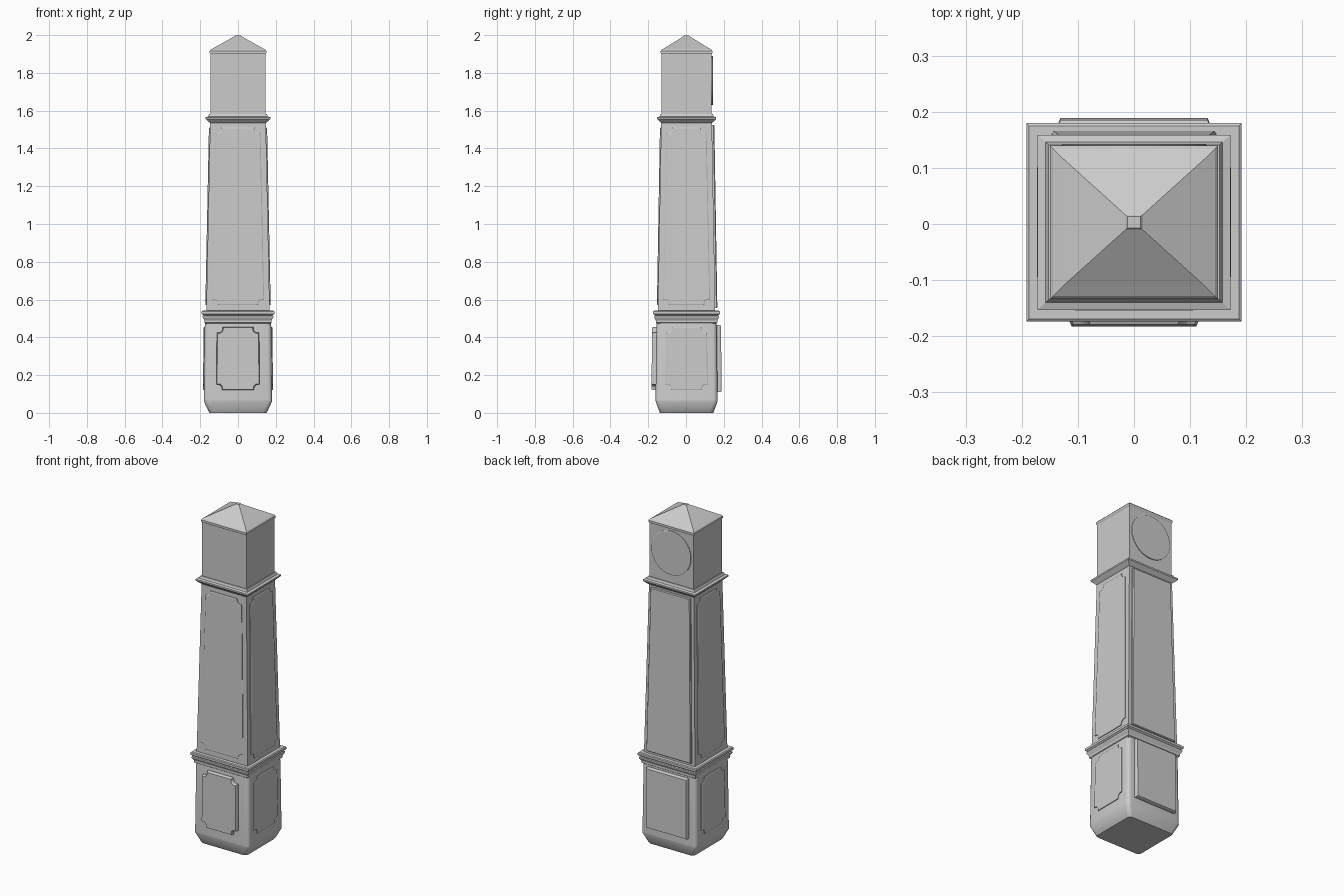
import bpy, bmesh, math

if "Cube" in bpy.data.objects:
    bpy.data.objects.remove(bpy.data.objects["Cube"])

CY = 0.003  # the body sits slightly behind the origin


def finish(name, bm, smooth=False):
    bmesh.ops.recalc_face_normals(bm, faces=bm.faces[:])
    me = bpy.data.meshes.new(name)
    bm.to_mesh(me)
    bm.free()
    ob = bpy.data.objects.new(name, me)
    bpy.context.collection.objects.link(ob)
    if smooth:
        bpy.context.view_layer.objects.active = ob
        ob.select_set(True)
        bpy.ops.object.shade_smooth_by_angle(angle=math.radians(35))
        ob.select_set(False)
    return ob


def skin(bm, rings):
    """Bridge equal-length rings of points and cap both ends."""
    rings = [[bm.verts.new(p) for p in r] for r in rings]
    n = len(rings[0])
    for a, b in zip(rings, rings[1:]):
        for i in range(n):
            j = (i + 1) % n
            bm.faces.new((a[i], a[j], b[j], b[i]))
    bm.faces.new(rings[0])
    bm.faces.new(rings[-1])


def rect_ring(z, hx, hy, r=0.0, seg=4):
    if r == 0:
        return [(sx * hx, CY + sy * hy, z) for sx, sy in ((1, 1), (-1, 1), (-1, -1), (1, -1))]
    pts = []
    for k, (sx, sy) in enumerate(((1, 1), (-1, 1), (-1, -1), (1, -1))):
        for s in range(seg + 1):
            a = (k + s / seg) * math.pi / 2
            pts.append((sx * (hx - r) + r * math.cos(a), CY + sy * (hy - r) + r * math.sin(a), z))
    return pts


def tower(name, rows, r=0.0):
    bm = bmesh.new()
    skin(bm, [rect_ring(z, hx, hy, r) for z, hx, hy in rows])
    return finish(name, bm, r > 0)


def outline(z0, z1, w0, w1, notch, inset):
    """Panel outline in (u, z); notched corners are a step plus a concave curve."""
    z0, z1, w0, w1 = z0 + inset, z1 - inset, w0 - inset, w1 - inset
    if notch == 0:
        return [(w0, z0), (w0, z1), (-w0, z1), (-w0, z0)] if w0 == w1 else \
               [(w0, z0), (w1, z1), (-w1, z1), (-w0, z0)]
    step, pts = 0.008, []
    arc = [(math.sin(a), math.cos(a)) for a in (i * math.pi / 10 for i in range(6))]
    lower = [(w0 - notch - step, z0), *[(w0 - step - notch * c, z0 + step + notch * s) for s, c in arc],
             (w0, z0 + notch + step)]
    upper = [(w1, z1 - notch - step), *[(w1 - step - notch * s, z1 - step - notch * c)
                                        for c, s in arc[::-1]], (w1 - notch - step, z1)]
    upper = [upper[0], *sorted(upper[1:-1], key=lambda p: -p[0]), upper[-1]]
    half = lower + upper
    return half + [(-u, z) for u, z in reversed(half)]


def panel(name, side, z0, z1, w0, w1, d0, d1, thick, notch=0.0):
    """Raised panel on a sloping face; d0/d1 are face distances at bottom/top."""
    def place(u, z, out):
        d = d0 + (d1 - d0) * (z - z0) / (z1 - z0) + out
        return {"front": (u, CY - d, z), "back": (-u, CY + d, z),
                "right": (d, CY + u, z), "left": (-d, CY - u, z)}[side]
    bm = bmesh.new()
    skin(bm, [[place(u, z, o) for u, z in outline(z0, z1, w0, w1, notch, i)]
              for o, i in ((-0.006, 0), (thick * 0.6, 0), (thick, 0.004))])
    return finish(name, bm)


# Plinth with tapered foot and rounded corners
tower("plinth", [(0, 0.150, 0.141), (0.008, 0.156, 0.145), (0.062, 0.181, 0.164), (0.07, 0.180, 0.164),
                 (0.46, 0.176, 0.160), (0.48, 0.173, 0.157)], 0.022)

# Stepped moulding between plinth and shaft
tower("lower_moulding", [(0.468, 0.165, 0.15), (0.478, 0.178, 0.163), (0.49, 0.178, 0.163),
                         (0.506, 0.187, 0.172), (0.513, 0.187, 0.172), (0.516, 0.181, 0.166),
                         (0.524, 0.192, 0.177), (0.537, 0.192, 0.177), (0.541, 0.187, 0.172),
                         (0.541, 0.160, 0.145)])

# Tapering shaft
tower("shaft", [(0.53, 0.168, 0.152), (1.55, 0.147, 0.134)])

# Moulding under the head
tower("upper_moulding", [(1.53, 0.140, 0.128), (1.538, 0.152, 0.138), (1.556, 0.172, 0.156),
                         (1.565, 0.172, 0.156), (1.569, 0.158, 0.143), (1.583, 0.152, 0.138),
                         (1.583, 0.140, 0.128)])

# Head block with small cornice lip and low pyramid roof
tower("head", [(1.57, 0.146, 0.133), (1.90, 0.146, 0.133), (1.906, 0.150, 0.137), (1.916, 0.150, 0.137),
               (1.923, 0.144, 0.131), (1.933, 0.127, 0.114), (1.996, 0.015, 0.013), (2.0, 0.012, 0.010)])

# Notched panels on front and sides, plain panels on the back
for s in ("front", "left", "right"):
    f = s == "front"
    panel("plinth_panel_" + s, s, 0.12, 0.455, 0.115 if f else 0.112, 0.112 if f else 0.108,
          0.164 if f else 0.1795, 0.160 if f else 0.176, 0.022 if f else 0.006, 0.022)
    panel("shaft_panel_" + s, s, 0.57, 1.51, 0.138 if f else 0.124, 0.119 if f else 0.106,
          0.151 if f else 0.167, 0.135 if f else 0.148, 0.006, 0.022)
panel("plinth_panel_back", "back", 0.11, 0.465, 0.135, 0.135, 0.164, 0.160, 0.022)
panel("shaft_panel_back", "back", 0.555, 1.525, 0.147, 0.130, 0.151, 0.135, 0.012)

# Round dial on the back of the head
bm = bmesh.new()
N = 32
skin(bm, [[(r * math.cos(2 * math.pi * i / N), CY + y, 1.76 + r * math.sin(2 * math.pi * i / N))
           for i in range(N)] for r, y in ((0.13, 0.128), (0.13, 0.138), (0.127, 0.140))])
finish("dial", bm)
